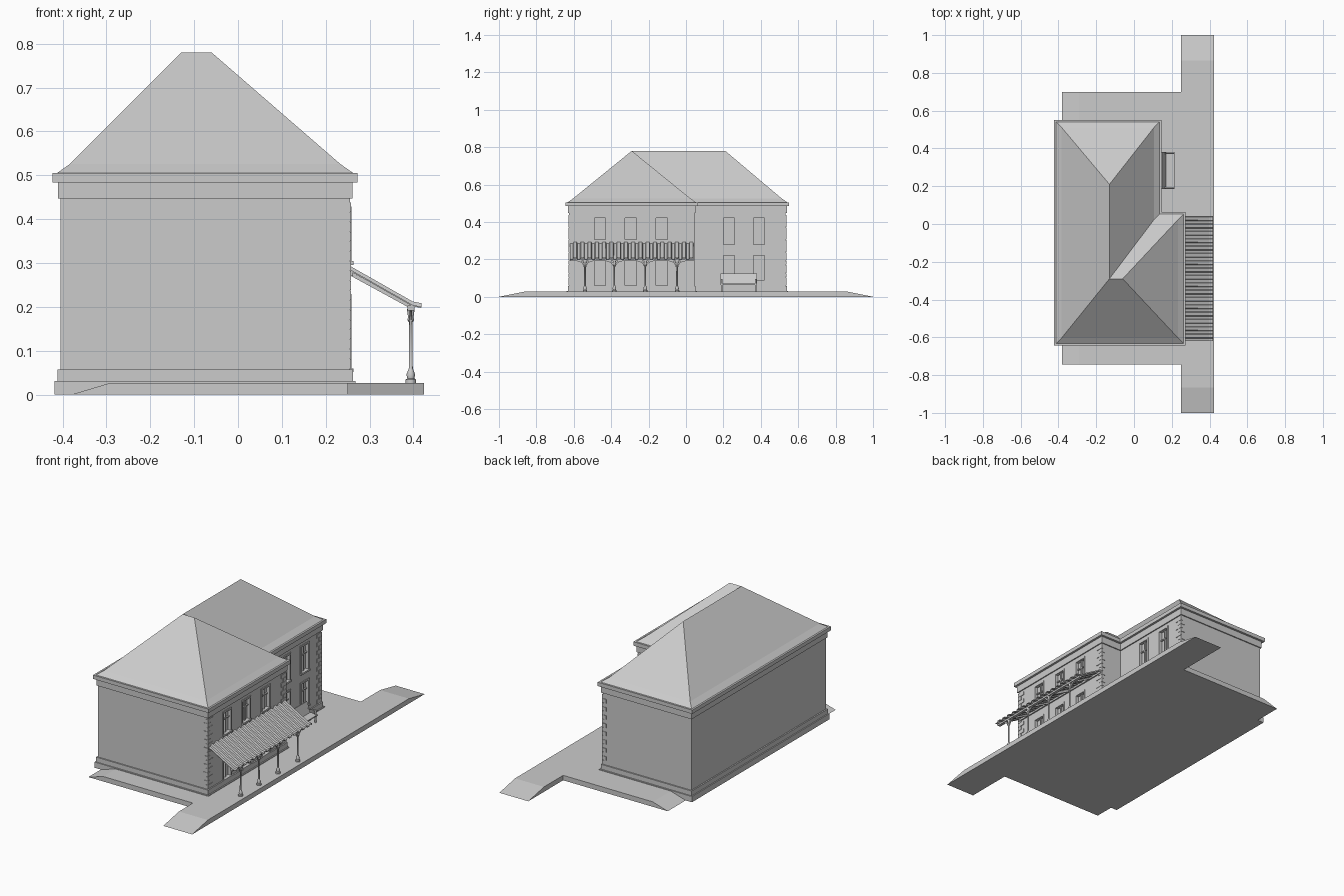
import bpy, bmesh, math
from mathutils import Vector, Matrix

cube = bpy.data.objects.get("Cube")
if cube:
    bpy.data.objects.remove(cube, do_unlink=True)

grey = bpy.data.materials.new("plain grey")
grey.use_nodes = True
grey.diffuse_color = (0.6, 0.6, 0.6, 1)
grey.node_tree.nodes["Principled BSDF"].inputs["Base Color"].default_value = (0.6, 0.6, 0.6, 1)


def finish(name, bm):
    bmesh.ops.recalc_face_normals(bm, faces=bm.faces)
    mesh = bpy.data.meshes.new(name)
    bm.to_mesh(mesh)
    bm.free()
    mesh.materials.append(grey)
    ob = bpy.data.objects.new(name, mesh)
    bpy.context.collection.objects.link(ob)
    return ob


def prism(name, points, direction):
    bm = bmesh.new()
    face = bm.faces.new([bm.verts.new(p) for p in points])
    new = bmesh.ops.extrude_face_region(bm, geom=[face], use_keep_orig=True)
    bmesh.ops.translate(bm, vec=direction,
                        verts=[g for g in new["geom"] if isinstance(g, bmesh.types.BMVert)])
    return finish(name, bm)


def add_box(bm, x0, x1, y0, y1, z0, z1):
    size = Matrix.Diagonal((x1 - x0, y1 - y0, z1 - z0, 1))
    centre = Matrix.Translation(((x0 + x1) / 2, (y0 + y1) / 2, (z0 + z1) / 2))
    bmesh.ops.create_cube(bm, size=1, matrix=centre @ size)


def boxes(name, *items):
    bm = bmesh.new()
    for item in items:
        add_box(bm, *item)
    return finish(name, bm)


# L-shaped footprint, pushed outwards by d
LEFT, WING, MAIN = -0.405, 0.255, 0.128
FRONT, STEP, BACK = -0.625, 0.045, 0.533


def outline(d, z):
    return [Vector(p) for p in (
        (LEFT - d, FRONT - d, z), (WING + d, FRONT - d, z), (WING + d, STEP + d, z),
        (MAIN + d, STEP + d, z), (MAIN + d, BACK + d, z), (LEFT - d, BACK + d, z))]


def storey(name, d, z0, z1):
    return prism(name, outline(d, z0), (0, 0, z1 - z0))


# Platform with ramps
prism("platform", [(-0.38, -0.745, 0), (-0.29, -0.745, 0.027),
                   (0.25, -0.745, 0.027), (0.25, -0.745, 0)], (0, 1.445, 0))
prism("platform_strip", [(0.25, -1, 0), (0.25, -0.865, 0.027),
                         (0.25, 0.865, 0.027), (0.25, 1, 0)], (0.174, 0, 0))

# Building shell
storey("plinth_lower", 0.013, 0, 0.031)
storey("plinth_upper", 0.007, 0.031, 0.057)
walls = storey("walls", 0, 0.03, 0.46)
storey("frieze", 0.006, 0.447, 0.484)
storey("cornice", 0.018, 0.484, 0.505)

# Hipped roof with flared eaves
bm = bmesh.new()
eave = [bm.verts.new(p) for p in outline(0.008, 0.505)]
bend = [bm.verts.new(p) for p in outline(-0.022, 0.526)]
for i in range(6):
    j = (i + 1) % 6
    bm.faces.new((eave[i], eave[j], bend[j], bend[i]))
p, q, r = [bm.verts.new(c) for c in
           ((-0.13, -0.29, 0.78), (-0.06, -0.29, 0.78), (-0.13, 0.21, 0.78))]
a, b, c, d, e, f = bend
for face in ((a, b, q, p), (b, c, q), (c, d, p, q), (d, e, r, p), (e, f, r), (f, a, p, r)):
    bm.faces.new(face)
finish("roof", bm)

# Windows and doors on the trackside walls: wall x, centre y, bottom, top
openings = [(WING, y, z0, z1) for y in (-0.46, -0.295, -0.13)
            for z0, z1 in ((0.06, 0.22), (0.305, 0.42))]
openings += [(MAIN, y, z0, z1) for y in (0.23, 0.39)
             for z0, z1 in ((0.09, 0.22), (0.28, 0.42))]
HALF, RIM = 0.03, 0.009
cutter = boxes("opening_cutter", *[(x - 0.014, x + 0.02, y - HALF, y + HALF, z0, z1)
                                   for x, y, z0, z1 in openings])
cutter.hide_render = True
cut = walls.modifiers.new("openings", "BOOLEAN")
cut.operation, cut.solver, cut.object = "DIFFERENCE", "EXACT", cutter
bpy.context.view_layer.objects.active = walls
bpy.ops.object.modifier_apply(modifier=cut.name)
bpy.data.objects.remove(cutter, do_unlink=True)

for n, (x, y, z0, z1) in enumerate(openings):
    out, rail = x + 0.004, z0 + (z1 - z0) * 0.65
    boxes(f"window_frame_{n + 1}",
          (x - 0.002, out, y - HALF - RIM, y - HALF, z0, z1),
          (x - 0.002, out, y + HALF, y + HALF + RIM, z0, z1),
          (x - 0.002, out, y - HALF - RIM, y + HALF + RIM, z1, z1 + RIM),
          (x - 0.002, out + 0.004, y - HALF - RIM, y + HALF + RIM, z0 - RIM, z0),
          (x - 0.015, x - 0.006, y - 0.003, y + 0.003, z0, z1),
          (x - 0.015, x - 0.006, y - HALF, y + HALF, rail - 0.003, rail + 0.003))

# Corner quoins, long and short courses alternating
for name, cx, cy, side in (("front", WING, FRONT, 1), ("middle", WING, STEP, -1),
                           ("back", MAIN, BACK, -1)):
    blocks = []
    for k in range(17):
        z = 0.06 + k * 0.0223
        wide, deep = (0.022, 0.022) if k % 2 else (0.008, 0.04)
        y0, y1 = sorted((cy - side * 0.003, cy + side * deep))
        blocks.append((cx - wide, cx + 0.003, y0, y1, z, z + 0.021))
    boxes(f"quoins_{name}", *blocks)

# Corrugated canopy
RIDGES, Y0, Y1 = 17, -0.62, 0.04
pitch = (Y1 - Y0) / RIDGES
bm = bmesh.new()
rows = []
for x, z in ((0.255, 0.284), (0.398, 0.203), (0.418, 0.199)):
    row = []
    for k in range(RIDGES):
        for t, lift in ((0, 0), (0.4, 0), (0.5, 0.008), (0.9, 0.008)):
            row.append(bm.verts.new((x, Y0 + (k + t) * pitch, z + lift)))
    row.append(bm.verts.new((x, Y1, z)))
    rows.append(row)
for upper, lower in zip(rows, rows[1:]):
    for k in range(len(upper) - 1):
        bm.faces.new((upper[k], upper[k + 1], lower[k + 1], lower[k]))
canopy = finish("canopy", bm)
shell = canopy.modifiers.new("thickness", "SOLIDIFY")
shell.thickness, shell.offset = 0.003, 0
boxes("canopy_beam", (0.386, 0.402, Y0, Y1, 0.192, 0.203))
boxes("canopy_wall_rail", (0.255, 0.262, Y0, Y1, 0.27, 0.281))

# Turned posts with curved brackets and rafters
profile = [(0.012, 0.027), (0.012, 0.034), (0.008, 0.037), (0.01, 0.046), (0.006, 0.056),
           (0.0045, 0.06), (0.004, 0.165), (0.008, 0.17), (0.006, 0.176), (0.009, 0.195)]
for n, y in enumerate((-0.54, -0.383, -0.218, -0.048)):
    bm = bmesh.new()
    rings = [[bm.verts.new((0.394 + rad * math.cos(i * math.tau / 12),
                            y + rad * math.sin(i * math.tau / 12), z)) for i in range(12)]
             for rad, z in profile]
    for low, high in zip(rings, rings[1:]):
        for i in range(12):
            j = (i + 1) % 12
            bm.faces.new((low[i], low[j], high[j], high[i]))
    bm.faces.new(rings[0])
    bm.faces.new(rings[-1])
    post = finish(f"post_{n + 1}", bm)
    bpy.ops.object.select_all(action="DESELECT")
    post.select_set(True)
    bpy.context.view_layer.objects.active = post
    bpy.ops.object.shade_smooth_by_angle(angle=math.radians(40))
    prism(f"rafter_{n + 1}", [(0.255, y - 0.004, 0.282), (0.398, y - 0.004, 0.202),
                              (0.398, y - 0.004, 0.194), (0.255, y - 0.004, 0.272)], (0, 0.008, 0))
    for side in (-1, 1):
        arc = [math.radians(s * 18) for s in range(6)]
        outer = [(0.391, y + side * 0.045 * (1 - math.cos(t)), 0.165 + 0.031 * math.sin(t))
                 for t in arc]
        inner = [(0.391, y + side * (0.052 - 0.045 * math.cos(t)), 0.16 + 0.031 * math.sin(t))
                 for t in reversed(arc)]
        prism(f"bracket_{n + 1}_{'left' if side > 0 else 'right'}", outer + inner, (0.006, 0, 0))

# Bench against the recessed wall
boxes("bench_seat", (0.163, 0.215, 0.185, 0.38, 0.064, 0.07))
prism("bench_back", [(0.145, 0.185, 0.125), (0.15, 0.185, 0.125),
                     (0.17, 0.185, 0.07), (0.165, 0.185, 0.066)], (0, 0.195, 0))
for n, y in enumerate((0.188, 0.37)):
    boxes(f"bench_end_{n + 1}",
          (0.165, 0.172, y, y + 0.007, 0.027, 0.066),
          (0.203, 0.21, y, y + 0.007, 0.027, 0.092),
          (0.155, 0.214, y, y + 0.007, 0.09, 0.095))
